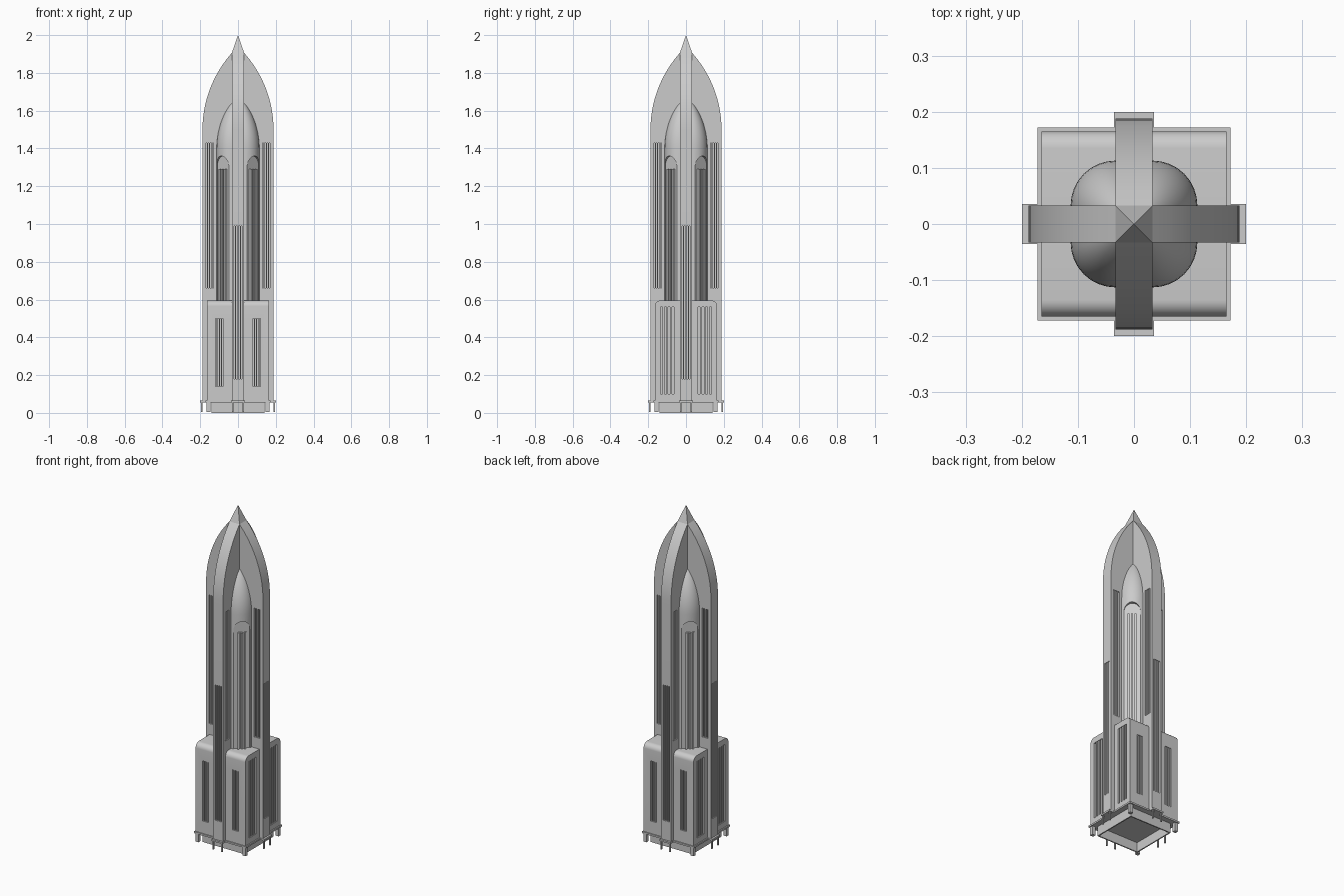
import bpy, bmesh, math
from mathutils import Matrix, Vector

cube = bpy.data.objects.get("Cube")
if cube:
    bpy.data.objects.remove(cube, do_unlink=True)

grey = bpy.data.materials.new("hull_grey")
grey.use_nodes = True
tone = (0.6, 0.6, 0.6, 1)
grey.diffuse_color = tone
grey.node_tree.nodes["Principled BSDF"].inputs["Base Color"].default_value = tone


def finish(name, bm):
    bmesh.ops.recalc_face_normals(bm, faces=bm.faces)
    mesh = bpy.data.meshes.new(name)
    bm.to_mesh(mesh)
    bm.free()
    mesh.materials.append(grey)
    obj = bpy.data.objects.new(name, mesh)
    bpy.context.collection.objects.link(obj)
    return obj


def activate(obj):
    bpy.ops.object.select_all(action='DESELECT')
    obj.select_set(True)
    bpy.context.view_layer.objects.active = obj


def smooth(obj):
    activate(obj)
    bpy.ops.object.shade_smooth_by_angle(angle=math.radians(30))


def box(bm, x, y, z, turn=0):
    """Box from three (low, high) ranges, turned about the z axis."""
    lo, hi = Vector((x[0], y[0], z[0])), Vector((x[1], y[1], z[1]))
    mat = (Matrix.Rotation(turn, 4, 'Z') @ Matrix.Translation((lo + hi) / 2)
           @ Matrix.Diagonal((*(hi - lo), 1)))
    bmesh.ops.create_cube(bm, size=1, matrix=mat)


def prism(bm, points, offset):
    """Extrude a closed outline by an offset vector."""
    face = bm.faces.new([bm.verts.new(p) for p in points])
    out = bmesh.ops.extrude_face_region(bm, geom=[face])["geom"]
    bmesh.ops.translate(bm, vec=offset,
                        verts=[v for v in out if isinstance(v, bmesh.types.BMVert)])


def carve(obj, bm):
    cutter = finish("cutter", bm)
    cutter.hide_render = True
    mod = obj.modifiers.new("carve", 'BOOLEAN')
    mod.operation, mod.solver, mod.object = 'DIFFERENCE', 'EXACT', cutter
    activate(obj)
    bpy.ops.object.modifier_apply(modifier=mod.name)
    bpy.data.objects.remove(cutter, do_unlink=True)


DEPTH = 0.012


def vent(cuts, ribs, centre, width, z, wall, turn):
    """Recess with upright ribs in a wall that faces +x before turning."""
    box(cuts, (wall - DEPTH, wall + 0.02), (centre - width / 2, centre + width / 2), z, turn)
    step = width / 7
    for k in (-2, 0, 2):
        mid = centre + k * step
        box(ribs, (wall - DEPTH - 0.004, wall - 0.003),
            (mid - step / 2, mid + step / 2), z, turn)


def ogive(half, z, radius, top, steps):
    """Pointed-arch curve as (half width, height) pairs."""
    rise = math.sqrt(2 * radius * (half - top) - (half - top) ** 2)
    heights = [rise * i / steps for i in range(steps + 1)]
    return [(half - radius + math.sqrt(radius ** 2 - h * h), z + h) for h in heights]


QUARTER = math.pi / 2
FIN, REACH = 0.033, 0.188

# Crossed arched fins with vents on their sides and ends
arch = [(REACH, 0.06)] + ogive(REACH, 1.5, 0.607, FIN, 12)
outline = [(x, -FIN, z) for x, z in arch] + [(-x, -FIN, z) for x, z in reversed(arch)]
bm, cuts, ribs = bmesh.new(), bmesh.new(), bmesh.new()
prism(bm, outline, (0, 2 * FIN, 0))
for i in (0, 2):
    vent(cuts, ribs, 0, 0.044, (0.18, 0.99), REACH, i * QUARTER)
    for s in (-1, 1):
        vent(cuts, ribs, s * 0.15, 0.04, (0.66, 1.43), FIN, (i + 1) * QUARTER)
fin = finish("fin_pair", bm)
carve(fin, cuts)
smooth(fin)
fin_ribs = finish("fin_vent_ribs", ribs)
for part in (fin, fin_ribs):
    twin = part.copy()
    twin.name = "cross_" + part.name
    twin.rotation_euler.z = QUARTER
    bpy.context.collection.objects.link(twin)

# Pyramid spire
bm = bmesh.new()
bmesh.ops.create_cone(bm, cap_ends=True, segments=4, radius1=FIN * math.sqrt(2), radius2=0,
                      depth=0.095, matrix=Matrix.Translation((0, 0, 1.9525))
                      @ Matrix.Rotation(math.pi / 4, 4, 'Z'))
finish("spire", bm)

# Rounded-square core lofted up into a dome
HALF, ROUND = 0.113, 0.08
section = []
for i in range(4):
    for k in range(9):
        a = QUARTER * k / 8
        p = Vector((HALF - ROUND + ROUND * math.cos(a), HALF - ROUND + ROUND * math.sin(a), 0))
        section.append(Matrix.Rotation(i * QUARTER, 3, 'Z') @ p)
bm = bmesh.new()
rings = []
for half, z in [(HALF, 0.5)] + ogive(HALF, 1.4, 0.436, 0.004, 14):
    rings.append([bm.verts.new((p.x * half / HALF, p.y * half / HALF, z)) for p in section])
for low, high in zip(rings, rings[1:]):
    for k in range(len(low)):
        n = (k + 1) % len(low)
        bm.faces.new((low[k], low[n], high[n], high[k]))
bm.faces.new(rings[0])
bm.faces.new(rings[-1])
core = finish("core", bm)

# Arched niches on the core corners, each with a ribbed column
cuts, ribs = bmesh.new(), bmesh.new()
FLAT, SPAN = 0.11, 0.045
for i in range(4):
    turn = math.pi / 4 + i * QUARTER
    spin = Matrix.Rotation(turn, 3, 'Z')
    top = [(SPAN * math.cos(math.pi * k / 12), 1.305 + 0.055 * math.sin(math.pi * k / 12))
           for k in range(13)]
    niche = [(SPAN, 0.4)] + top + [(-SPAN, 0.4)]
    prism(cuts, [spin @ Vector((FLAT, y, z)) for y, z in niche], spin @ Vector((0.06, 0, 0)))
    box(ribs, (FLAT - 0.01, FLAT + 0.004), (-0.026, 0.026), (0.55, 1.29), turn)
    for k in (-1, 0, 1):
        box(ribs, (FLAT, FLAT + 0.012), (k * 0.018 - 0.005, k * 0.018 + 0.005),
            (0.55, 1.29), turn)
carve(core, cuts)
smooth(core)
finish("core_ribs", ribs)

# Base block, rounded along its front and back top edges
BASE, TOP, EDGE = 0.165, 0.595, 0.03
shoulder = [(BASE - EDGE + EDGE * math.cos(QUARTER * k / 8),
             TOP - EDGE + EDGE * math.sin(QUARTER * k / 8)) for k in range(9)]
side = [(BASE, 0.06)] + shoulder
outline = [(-BASE, y, z) for y, z in side] + [(-BASE, -y, z) for y, z in reversed(side)]
bm, cuts, ribs = bmesh.new(), bmesh.new(), bmesh.new()
prism(bm, outline, (2 * BASE, 0, 0))
for i in range(4):
    width, z = ((0.07, (0.1, 0.56)), (0.04, (0.14, 0.5)))[i % 2]
    for s in (-1, 1):
        vent(cuts, ribs, s * 0.099, width, z, BASE, i * QUARTER)
base = finish("base_block", bm)
carve(base, cuts)
smooth(base)
finish("base_vent_ribs", ribs)

# Cross-shaped foot plate
bm = bmesh.new()
PLATE = (0.056, 0.066)
box(bm, (-0.172, 0.172), (-0.172, 0.172), PLATE)
for i in range(4):
    box(bm, (0.172, 0.2), (-0.036, 0.036), PLATE, i * QUARTER)
finish("foot_plate", bm)

# Open skirt frame below the plate
bm = bmesh.new()
for i in range(4):
    box(bm, (0.132, 0.139), (-0.139, 0.139), (0, 0.057), i * QUARTER)
finish("skirt_frame", bm)

# Corner feet and thin pairs of posts under the fin ends
bm = bmesh.new()
for i in range(4):
    box(bm, (0.146, 0.166), (0.146, 0.166), (0.005, 0.057), i * QUARTER)
    for s in (-1, 1):
        box(bm, (0.187, 0.195), (s * 0.029 - 0.004, s * 0.029 + 0.004),
            (0.005, 0.057), i * QUARTER)
finish("feet", bm)
